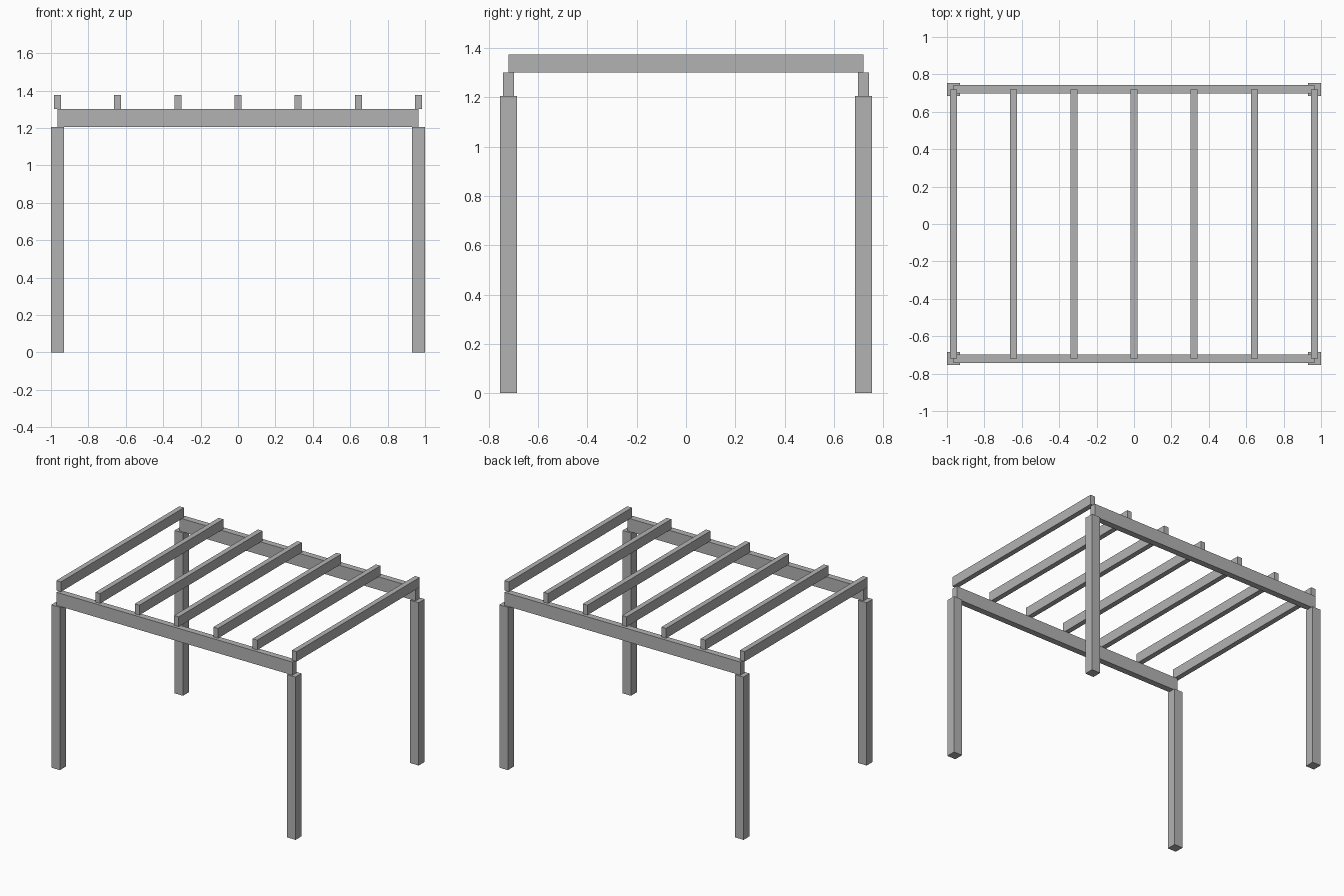
import bpy

cube = bpy.data.objects.get("Cube")
if cube:
    bpy.data.objects.remove(cube, do_unlink=True)

# Single plain grey
grey = bpy.data.materials.new("plain_grey")
grey.use_nodes = True
colour = (0.45, 0.45, 0.45, 1)
grey.diffuse_color = colour
grey.node_tree.nodes["Principled BSDF"].inputs["Base Color"].default_value = colour

POST_X, POST_Y = 0.965, 0.72     # centre lines of posts and beams
POST_TOP, BEAM_TOP, RAFTER_TOP = 1.205, 1.302, 1.375
RAFTERS = 7


def timber(name, x, y, bottom, top, width, depth):
    """Square-cut timber centred on x, y."""
    bpy.ops.mesh.primitive_cube_add(size=1, location=(x, y, (bottom + top) / 2))
    ob = bpy.context.object
    ob.name = name
    ob.scale = (width, depth, top - bottom)
    bpy.ops.object.transform_apply(location=False, rotation=False, scale=True)
    ob.data.materials.append(grey)


# Posts and the long beams they carry
for end, sy in (("front", -1), ("back", 1)):
    for side, sx in (("right", -1), ("left", 1)):
        timber(f"{end}_{side}_post", sx * POST_X, sy * POST_Y, 0, POST_TOP, 0.07, 0.07)
    timber(f"{end}_beam", 0, sy * POST_Y, POST_TOP, BEAM_TOP, 2 * POST_X, 0.046)

# Evenly spaced rafters resting on the beams
for i in range(RAFTERS):
    x = -POST_X + 2 * POST_X * i / (RAFTERS - 1)
    timber(f"rafter_{i + 1}", x, 0, BEAM_TOP, RAFTER_TOP, 0.038, 2 * POST_Y)
